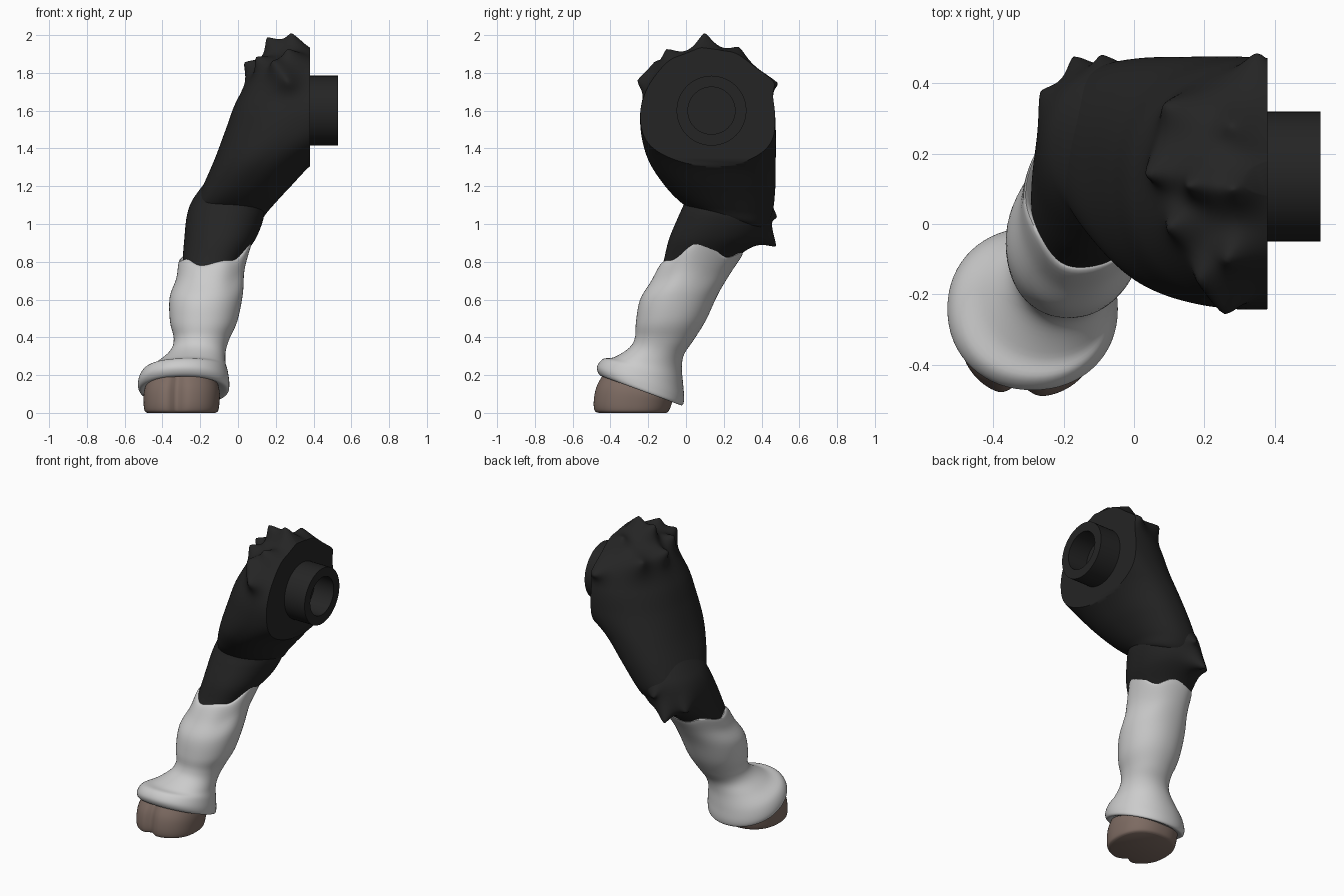
import bpy, bmesh, math
from mathutils import Vector


def material(name, c):
    m = bpy.data.materials.new(name)
    m.diffuse_color = (*c, 1)
    return m


BLACK = material("black_fur", (0.018, 0.018, 0.018))
WHITE = material("white_fur", (0.55, 0.55, 0.55))
HORN = material("horn", (0.21, 0.15, 0.125))


def finish(name, bm, mat, angle=50):
    bmesh.ops.recalc_face_normals(bm, faces=bm.faces[:])
    me = bpy.data.meshes.new(name)
    bm.to_mesh(me)
    bm.free()
    ob = bpy.data.objects.new(name, me)
    bpy.context.collection.objects.link(ob)
    me.materials.append(mat)
    bpy.ops.object.select_all(action='DESELECT')
    bpy.context.view_layer.objects.active = ob
    ob.select_set(True)
    bpy.ops.object.shade_smooth_by_angle(angle=math.radians(angle))
    return ob


def skin(bm, rings):
    """Join rings of points into a closed tube."""
    vs = [[bm.verts.new(p) for p in r] for r in rings]
    n = len(vs[0])
    for a, b in zip(vs, vs[1:]):
        for i in range(n):
            j = (i + 1) % n
            bm.faces.new((a[i], a[j], b[j], b[i]))
    bm.faces.new(vs[0])
    bm.faces.new(vs[-1])


def spline(rows, steps):
    """Catmull-Rom through the section rows."""
    out = []
    for i in range(len(rows) - 1):
        q = [rows[max(0, min(len(rows) - 1, i + k))] for k in (-1, 0, 1, 2)]
        for s in range(steps):
            t = s / steps
            out.append([0.5 * (2 * b + (c - a) * t + (2 * a - 5 * b + 4 * c - d) * t * t
                               + (3 * b - a - 3 * c + d) * t ** 3) for a, b, c, d in zip(*q)])
    return out + [list(rows[-1])]


def loft(rows, steps=5, n=64, power=1.0, tweak=None):
    """Rows are front y, front z, back y, back z, left x, right x."""
    bm = bmesh.new()
    rings = []
    secs = spline(rows, steps)
    for k, (yf, zf, yb, zb, xl, xr) in enumerate(secs):
        ring = []
        for i in range(n):
            a = math.tau * i / n
            c, s = math.cos(a), math.sin(a)
            c = math.copysign(abs(c) ** power, c)
            s = math.copysign(abs(s) ** power, s)
            p = Vector(((xl + xr) / 2 + c * (xr - xl) / 2,
                        (yf + yb) / 2 + s * (yb - yf) / 2,
                        (zf + zb) / 2 + s * (zb - zf) / 2))
            if tweak:
                p = tweak(p, a, k / (len(secs) - 1), Vector(((xl + xr) / 2, (yf + yb) / 2, p.z)))
            ring.append(p)
        rings.append(ring)
    skin(bm, rings)
    return bm


def tufts(bm, tips, spot):
    """Pull the nearest skin out to each tip as a smooth pointed lump."""
    start = [v.co.copy() for v in bm.verts]
    for (seed, tip, r) in tips:
        seed, tip = Vector(seed), Vector(tip)
        base = min(start, key=lambda p: (p - seed).length)
        for v, p in zip(bm.verts, start):
            v.co += (tip - base) * math.exp(-((p - base).length / (r * spot)) ** 1.5)


# Thigh with shoulder tufts, sliced flat on the body side
bm = loft([
    (0.08, 1.905, 0.18, 1.905, 0.34, 0.50),
    (0.00, 1.885, 0.26, 1.885, 0.22, 0.60),
    (-0.145, 1.79, 0.395, 1.79, 0.085, 0.70),
    (-0.23, 1.65, 0.46, 1.65, -0.008, 0.76),
    (-0.24, 1.50, 0.475, 1.50, -0.065, 0.66),
    (-0.20, 1.34, 0.475, 1.34, -0.125, 0.42),
    (-0.11, 1.20, 0.472, 1.18, -0.19, 0.27),
    (-0.015, 1.105, 0.455, 1.05, -0.232, 0.165),
    (0.05, 1.08, 0.41, 0.98, -0.22, 0.12),
    (0.12, 1.08, 0.34, 0.98, -0.16, 0.05)], steps=14, n=180, power=0.9)
tufts(bm, (((0.32, 0.10, 1.90), (0.29, 0.10, 2.0), 1),
           ((0.32, 0.27, 1.86), (0.28, 0.28, 1.935), 1.1),
           ((0.32, -0.06, 1.84), (0.27, -0.10, 1.92), 1.1),
           ((0.22, 0.13, 1.88), (0.16, 0.11, 1.975), 1),
           ((0.16, 0.00, 1.82), (0.10, -0.01, 1.88), 1),
           ((0.12, 0.18, 1.80), (0.04, 0.14, 1.85), 1),
           ((0.27, -0.19, 1.75), (0.27, -0.25, 1.745), 1),
           ((0.35, 0.41, 1.76), (0.35, 0.485, 1.745), 1),
           ((0.24, -0.12, 1.80), (0.19, -0.14, 1.85), 1),
           ((0.15, 0.32, 1.80), (0.09, 0.34, 1.84), 1.2)), 0.06)
bmesh.ops.bisect_plane(bm, geom=bm.verts[:] + bm.edges[:] + bm.faces[:],
                       plane_co=(0.38, 0, 0), plane_no=(1, 0, 0), clear_outer=True)
bmesh.ops.holes_fill(bm, edges=[e for e in bm.edges if e.is_boundary])
finish("thigh", bm, BLACK)

# Knee section tucked under the thigh, with tufts behind
bm = loft([
    (0.06, 1.26, 0.38, 1.26, -0.14, 0.12),
    (0.00, 1.17, 0.42, 1.17, -0.212, 0.14),
    (-0.01, 1.11, 0.44, 1.10, -0.252, 0.14),
    (-0.04, 1.04, 0.435, 1.02, -0.273, 0.135),
    (-0.09, 0.92, 0.40, 0.93, -0.284, 0.095),
    (-0.12, 0.80, 0.29, 0.84, -0.292, 0.025),
    (-0.15, 0.72, 0.20, 0.76, -0.29, -0.01)], steps=12, n=140, power=0.93)
tufts(bm, (((-0.13, 0.41, 0.97), (-0.17, 0.475, 0.885), 1),
           ((-0.06, 0.44, 1.09), (-0.09, 0.48, 1.04), 0.9),
           ((-0.22, 0.32, 1.00), (-0.265, 0.375, 0.945), 1)), 0.055)
finish("knee", bm, BLACK)


# White shin with a wavy top edge and a flared skirt over the hoof
def wavy(p, a, t, c):
    d = (a + 0.2 + math.pi) % math.tau - math.pi
    w = 0.155 * math.exp(-(d / 0.5) ** 2) - 0.02 + 0.018 * math.cos(5 * a)
    if t < 0.4:
        w *= (1 - t / 0.4) ** 2
        return p + Vector((0.42 * w, 0.3 * w, w))
    return p


finish("shin", loft([
    (-0.09, 0.79, 0.26, 0.83, -0.275, 0.02),
    (-0.128, 0.80, 0.302, 0.85, -0.303, 0.04),
    (-0.185, 0.70, 0.237, 0.745, -0.322, 0.018),
    (-0.243, 0.60, 0.17, 0.63, -0.36, 0.02),
    (-0.265, 0.48, 0.105, 0.49, -0.36, -0.004),
    (-0.27, 0.40, 0.04, 0.385, -0.34, -0.045),
    (-0.30, 0.345, -0.01, 0.31, -0.36, -0.065),
    (-0.38, 0.295, -0.022, 0.24, -0.43, -0.066),
    (-0.44, 0.285, -0.015, 0.15, -0.505, -0.054),
    (-0.472, 0.24, -0.010, 0.075, -0.53, -0.046),
    (-0.45, 0.195, -0.022, 0.04, -0.515, -0.055),
    (-0.39, 0.20, -0.06, 0.06, -0.46, -0.11)], power=0.95, tweak=wavy), WHITE)


# Cloven hoof: the front is pinched into two toes
def cleft(p, a, t, c):
    d = a - math.radians(263)
    return c + (p - c) * (1 - 0.17 * math.exp(-(d / 0.15) ** 2))


finish("hoof", loft([
    (-0.40, 0.26, -0.12, 0.16, -0.44, -0.14),
    (-0.45, 0.19, -0.08, 0.13, -0.48, -0.11),
    (-0.48, 0.13, -0.065, 0.09, -0.498, -0.097),
    (-0.492, 0.06, -0.075, 0.05, -0.50, -0.098),
    (-0.487, 0.012, -0.09, 0.012, -0.495, -0.105),
    (-0.465, 0.0, -0.105, 0.0, -0.48, -0.12)], n=96, power=0.88, tweak=cleft), HORN, 60)

# Hollow peg on the flat face
bm = bmesh.new()
skin(bm, [[(x, 0.135 + r * math.cos(math.tau * i / 48), 1.6 + r * math.sin(math.tau * i / 48))
           for i in range(48)]
          for x, r in ((0.36, 0.185), (0.53, 0.185), (0.53, 0.125), (0.386, 0.125))])
finish("peg", bm, BLACK, 30)
